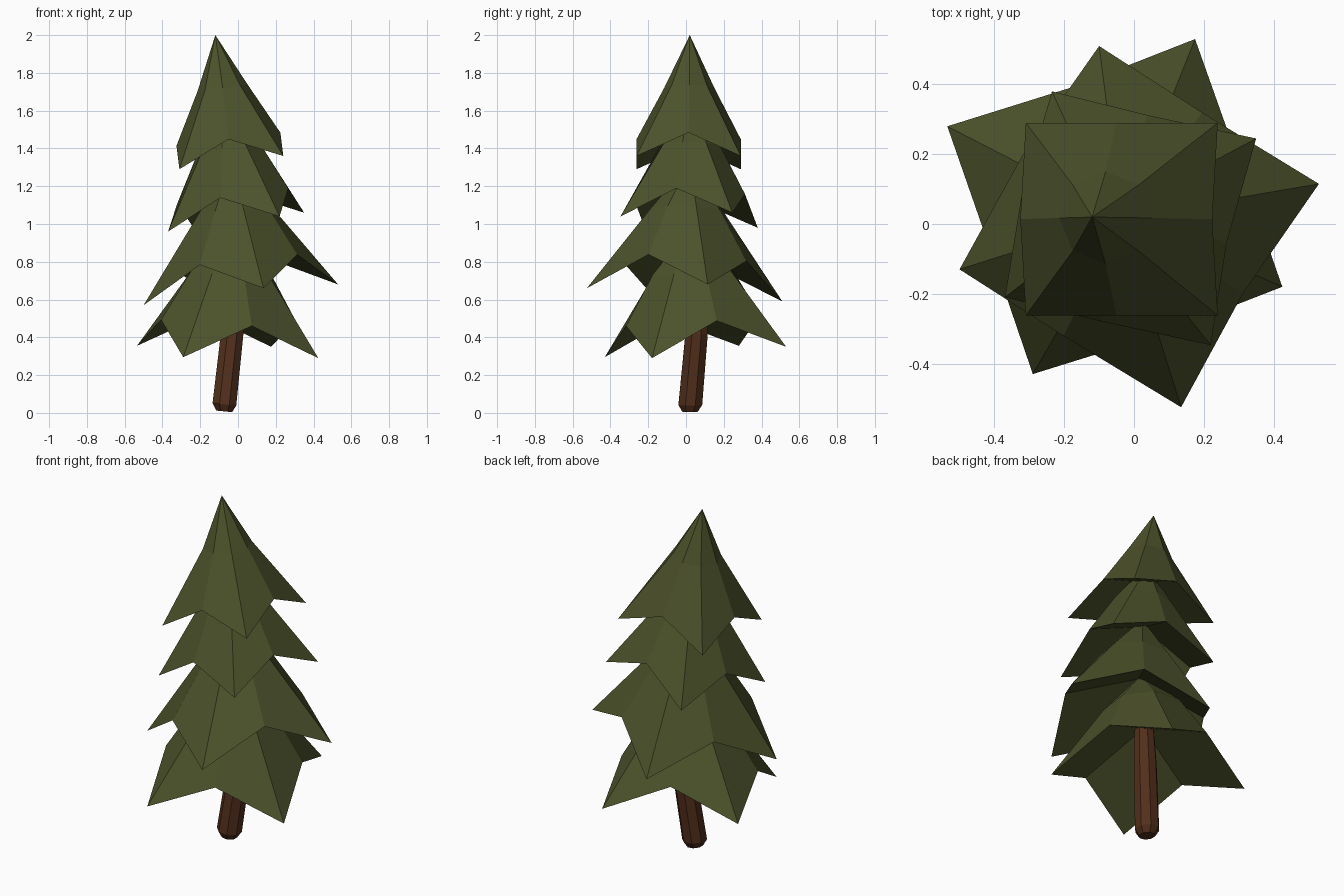
import bpy, bmesh, math
from mathutils import Vector

if "Cube" in bpy.data.objects:
    bpy.data.objects.remove(bpy.data.objects["Cube"])


def material(name, rgb):
    m = bpy.data.materials.new(name)
    m.diffuse_color = (*rgb, 1)
    m.use_nodes = True
    m.node_tree.nodes["Principled BSDF"].inputs["Base Color"].default_value = m.diffuse_color
    return m


def finish(bm, name, mat):
    bmesh.ops.recalc_face_normals(bm, faces=bm.faces)
    me = bpy.data.meshes.new(name)
    bm.to_mesh(me)
    bm.free()
    me.materials.append(mat)
    ob = bpy.data.objects.new(name, me)
    bpy.context.collection.objects.link(ob)


def bridge(bm, a, b):
    n = len(a)
    for i in range(n):
        j = (i + 1) % n
        bm.faces.new((a[i], a[j], b[j], b[i]))


green = material("needles", (0.072, 0.084, 0.024))
brown = material("bark", (0.085, 0.028, 0.011))


# Tier of branches: apex, shoulder ring, rim of four drooping tips,
# and a recessed underside of four flat kite-shaped faces
def tier(name, apex, tips, lift, ring_z, ring_r):
    apex = Vector(apex)
    tips = [Vector(t) for t in tips]
    centre = sum(tips, Vector()) / 4
    axis = (tips[2] - tips[0]).cross(tips[3] - tips[1]).normalized()
    rim, ring = [], []
    f = (apex.z - ring_z) / (apex.z - centre.z - lift / 2)
    mid = apex.lerp(centre, f)
    for i in range(4):
        valley = (tips[i] + tips[(i + 1) % 4]) / 2
        for p, up in ((tips[i], 0), (valley, lift)):
            rim.append(p + axis * up)
            d = p - centre
            d *= ring_r / d.xy.length        # keeps the tilt of the rim
            ring.append(Vector((mid.x + d.x, mid.y + d.y, ring_z + d.z)))
    bm = bmesh.new()
    rv = [bm.verts.new(p) for p in ring]
    ov = [bm.verts.new(p) for p in rim]
    top = bm.verts.new(apex)
    inner = bm.verts.new(centre + axis * lift * 2)
    bridge(bm, rv, ov)
    for i in range(8):
        bm.faces.new((top, rv[i], rv[(i + 1) % 8]))
    for i in range(0, 8, 2):
        bm.faces.new((ov[i - 1], ov[i], ov[i + 1], inner))
    finish(bm, name, green)


tier("branch_tier_1", (-0.03, 0.02, 0.98),
     [(0.425, -0.18, 0.29), (0.175, 0.53, 0.35), (-0.535, 0.28, 0.355), (-0.29, -0.43, 0.295)],
     0.168, 0.75, 0.22)
tier("branch_tier_2", (-0.04, 0.02, 1.33),
     [(0.53, 0.115, 0.68), (-0.10, 0.51, 0.59), (-0.50, -0.13, 0.57), (0.135, -0.525, 0.66)],
     0.17, 1.07, 0.20)
tier("branch_tier_3", (-0.08, 0.02, 1.68),
     [(0.35, 0.245, 1.06), (-0.235, 0.38, 0.98), (-0.37, -0.21, 0.96), (0.22, -0.347, 1.04)],
     0.14, 1.41, 0.165)
tier("branch_tier_4", (-0.12, 0.02, 2.0),
     [(0.24, 0.29, 1.36), (-0.31, 0.29, 1.29), (-0.31, -0.262, 1.29), (0.24, -0.262, 1.36)],
     0.125, 1.72, 0.133)

# Leaning eight-sided trunk with a chamfered foot
bm = bmesh.new()
rings = []
for x, y, z, r in ((-0.073, 0.021, 0.008, 0.045), (-0.072, 0.023, 0.045, 0.068),
                   (-0.031, 0.056, 0.42, 0.064), (-0.025, 0.055, 0.62, 0.055),
                   (-0.03, 0.03, 0.97, 0.03), (-0.03, 0.02, 1.15, 0.02)):
    rings.append([bm.verts.new((x + r * math.cos(a), y + r * math.sin(a),
                                z - 0.1 * r * math.cos(a)))
                  for a in (math.pi / 4 * (k + 0.5) for k in range(8))])
for a, b in zip(rings, rings[1:]):
    bridge(bm, a, b)
bm.faces.new(rings[0])
bm.faces.new(rings[-1])
finish(bm, "trunk", brown)
